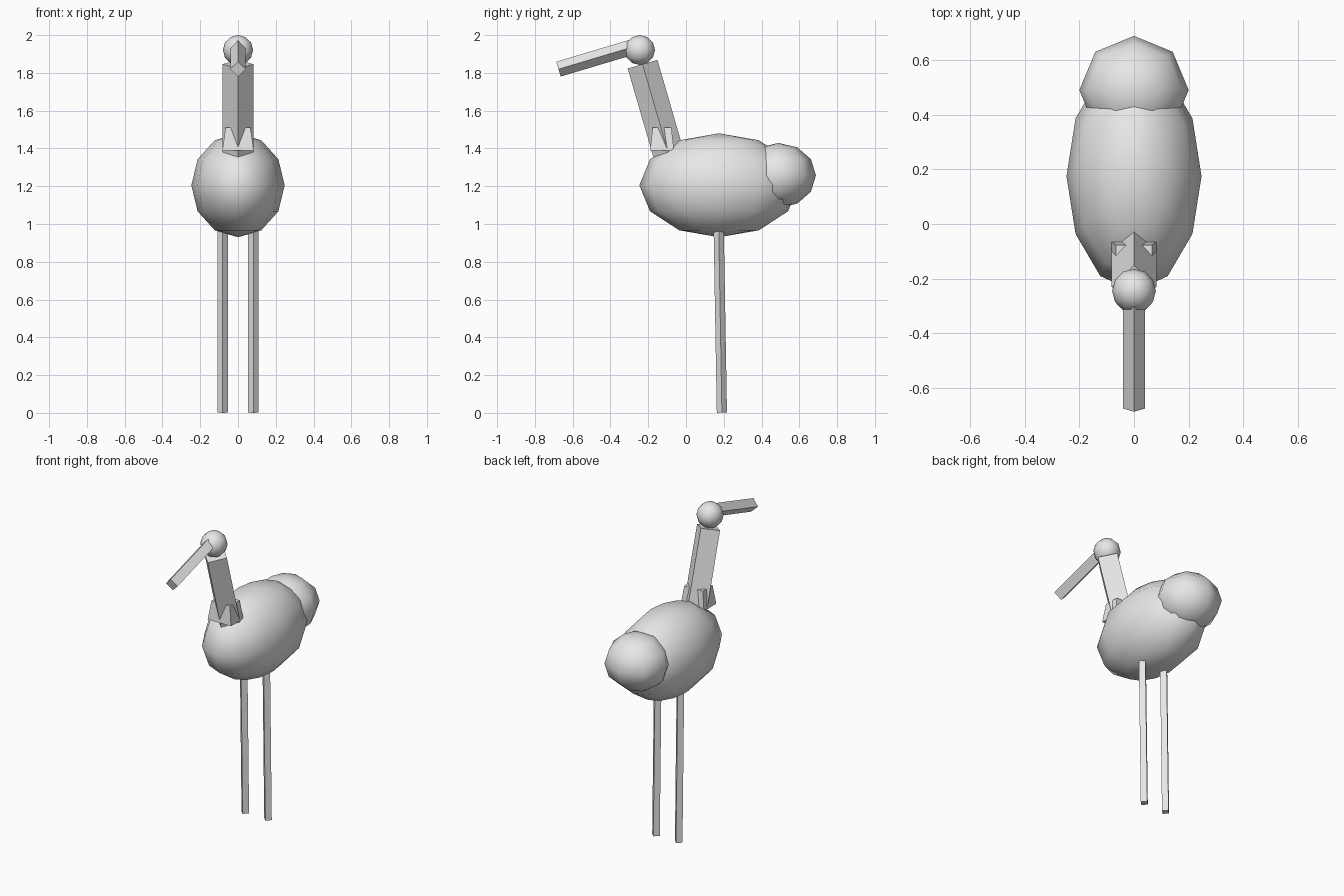
import bpy, math
from mathutils import Vector

if "Cube" in bpy.data.objects:
    bpy.data.objects.remove(bpy.data.objects["Cube"])

grey = bpy.data.materials.new("light grey")
grey.diffuse_color = (0.8, 0.8, 0.8, 1)
grey.use_nodes = True
grey.node_tree.nodes["Principled BSDF"].inputs["Base Color"].default_value = grey.diffuse_color


def ellipsoid(name, loc, radii, segments, rings):
    """Smooth low-poly ball scaled to the given radii."""
    bpy.ops.mesh.primitive_uv_sphere_add(segments=segments, ring_count=rings, radius=1, location=loc)
    ob = bpy.context.object
    ob.name = name
    ob.scale = radii
    bpy.ops.object.transform_apply(location=False, rotation=False, scale=True)
    bpy.ops.object.shade_smooth()
    ob.data.materials.append(grey)
    return ob


def rod(name, start, end, radius):
    """Four-sided rod with its edges facing front, back and sides."""
    a, b = Vector(start), Vector(end)
    d = (b - a).normalized()
    side = Vector((1, 0, 0))
    up = d.cross(side).normalized()
    corners = [side, up, -side, -up]
    verts = [p + c * radius for p in (a, b) for c in corners]
    faces = [(i, (i + 1) % 4, (i + 1) % 4 + 4, i + 4) for i in range(4)]
    faces += [(3, 2, 1, 0), (4, 5, 6, 7)]
    return make_mesh(name, verts, faces)


def make_mesh(name, verts, faces):
    me = bpy.data.meshes.new(name)
    me.from_pydata([tuple(v) for v in verts], [], faces)
    me.materials.append(grey)
    ob = bpy.data.objects.new(name, me)
    bpy.context.collection.objects.link(ob)
    # Make the normals point outward
    bpy.ops.object.select_all(action='DESELECT')
    bpy.context.view_layer.objects.active = ob
    ob.select_set(True)
    bpy.ops.object.mode_set(mode='EDIT')
    bpy.ops.mesh.select_all(action='SELECT')
    bpy.ops.mesh.normals_make_consistent(inside=False)
    bpy.ops.object.mode_set(mode='OBJECT')
    return ob


# Body, tail and head
ellipsoid("body", (0, 0.175, 1.205), (0.247, 0.422, 0.275), 12, 6)
ellipsoid("tail", (0, 0.49, 1.257), (0.2, 0.198, 0.172), 8, 6)
ellipsoid("head", (0, -0.245, 1.921), (0.08, 0.081, 0.079), 12, 6)

# Neck and beak
rod("neck", (0, -0.094, 1.377), (0, -0.23, 1.846), 0.082)
rod("beak", (0, -0.28, 1.938), (0, -0.675, 1.82), 0.041)

# Tapered collar at the neck base, its corners poking out of the neck
levels = [(1.39, 0.083, 0.063), (1.51, 0.066, 0.05)]
signs = [(-1, -1), (1, -1), (1, 1), (-1, 1)]
collar = [(sx * hx, -0.127 + sy * hy, z) for z, hx, hy in levels for sx, sy in signs]
make_mesh("collar", collar, [(i, (i + 1) % 4, (i + 1) % 4 + 4, i + 4) for i in range(4)]
          + [(3, 2, 1, 0), (4, 5, 6, 7)])

# Legs
for label, s in (("left", 1), ("right", -1)):
    rod(label + "_leg", (s * 0.081, 0.19, 0.001), (s * 0.081, 0.173, 0.98), 0.027)
